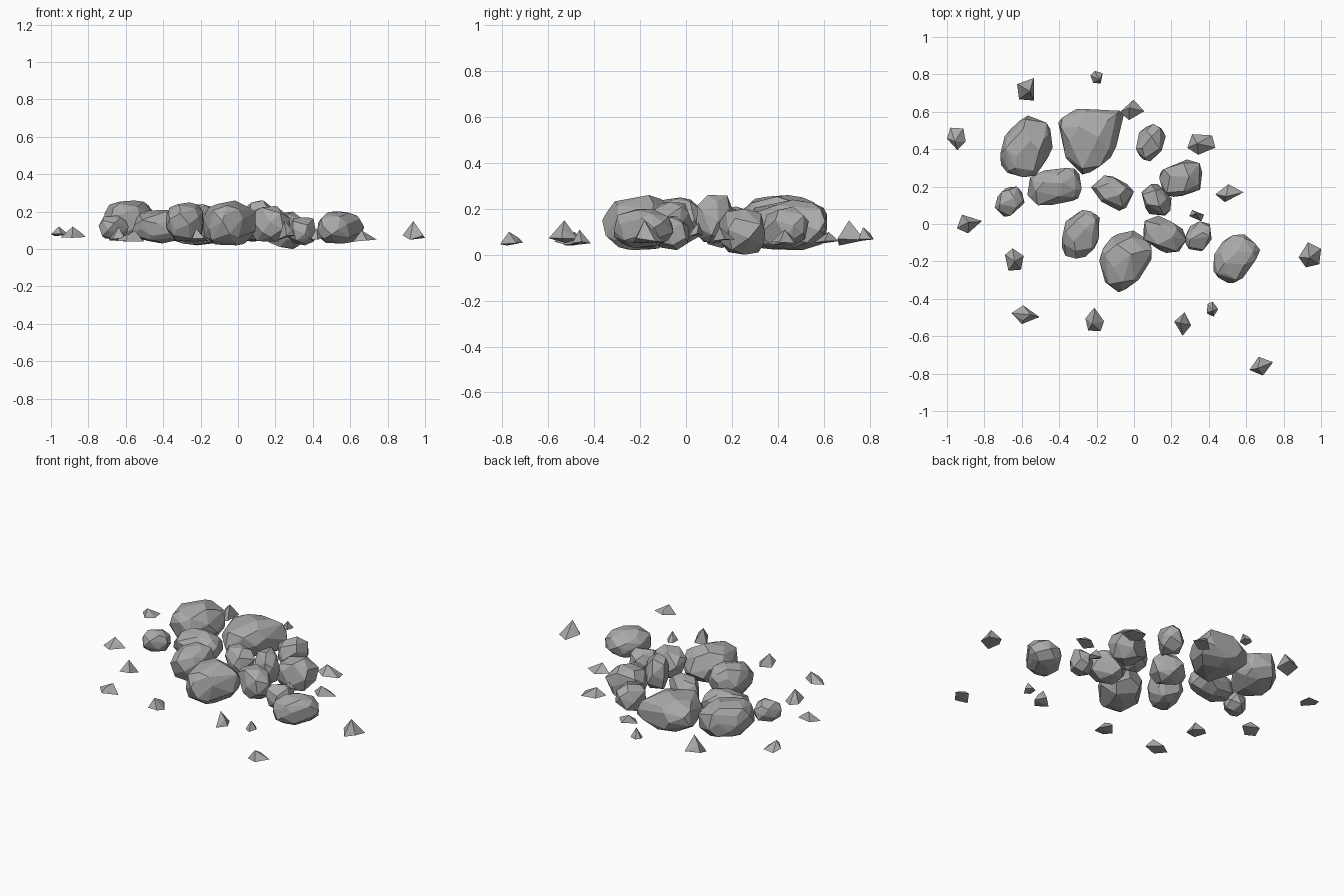
import bpy, bmesh, math, random
from mathutils import Vector, Matrix

random.seed(7)

if "Cube" in bpy.data.objects:
    bpy.data.objects.remove(bpy.data.objects["Cube"], do_unlink=True)

# One stone grey for everything
stone = bpy.data.materials.new("stone_grey")
stone.use_nodes = True
grey = (0.4, 0.4, 0.4, 1)
stone.diffuse_color = grey
stone.node_tree.nodes["Principled BSDF"].inputs["Base Color"].default_value = grey


def fit_to_box(points, centre, half, bottom, top):
    """Shape one rock's points so that they fill its own box."""
    low = [min(p[i] for p in points) for i in range(3)]
    high = [max(p[i] for p in points) for i in range(3)]
    start = (centre[0] - half[0], centre[1] - half[1], bottom)
    size = (2 * half[0], 2 * half[1], top - bottom)
    return [Vector([start[i] + size[i] * (p[i] - low[i]) / (high[i] - low[i])
                    for i in range(3)]) for p in points]


def hull_object(name, points, merge_angle):
    """Wrap points in a faceted convex solid."""
    bm = bmesh.new()
    for p in points:
        bm.verts.new(p)
    bmesh.ops.convex_hull(bm, input=bm.verts[:])
    inside = [v for v in bm.verts if not v.link_faces]
    bmesh.ops.delete(bm, geom=inside, context="VERTS")
    bmesh.ops.dissolve_limit(bm, angle_limit=math.radians(merge_angle),
                             verts=bm.verts[:], edges=bm.edges[:])
    bmesh.ops.recalc_face_normals(bm, faces=bm.faces[:])
    mesh = bpy.data.meshes.new(name)
    bm.to_mesh(mesh)
    bm.free()
    mesh.materials.append(stone)
    bpy.context.scene.collection.objects.link(bpy.data.objects.new(name, mesh))


def rock_points(count, yaw, taper):
    """Jittered points over a blocky, elongated ball, narrowed along y."""
    turn = Matrix.Rotation(math.radians(yaw), 3, "Z")
    golden = math.pi * (3 - math.sqrt(5))
    points = []
    for i in range(count):
        z = 1 - 2 * (i + 0.5) / count
        angle = golden * i + random.uniform(-0.35, 0.35)
        ring = math.sqrt(1 - z * z)
        p = Vector((ring * math.cos(angle), ring * math.sin(angle), z))
        p = Vector([math.copysign(abs(c) ** 0.85, c) for c in p]) * random.uniform(0.9, 1.04)
        p = turn @ Vector((p.x * 1.35, p.y, p.z))
        p.x *= 1 + taper * p.y
        points.append(p)
    return points


def shard_points(sides):
    """Irregular base with an off-centre peak and a shoulder."""
    start = random.uniform(0, math.tau)
    points = []
    for i in range(sides):
        a = start + math.tau * (i + random.uniform(-0.2, 0.2)) / sides
        points.append(Vector((math.cos(a), math.sin(a), random.uniform(0, 0.3))))
    peak = Vector((random.uniform(-0.35, 0.35), random.uniform(-0.35, 0.35), 1))
    shoulder = points[0] * 0.6 + Vector((0, 0, 0.45))
    return points + [peak, shoulder]


# Rocks, in hundredths: x, y, half width, half depth, bottom, top; then yaw, taper %
boulders = [
    (-57.5, 41.5, 14, 16.5, 4, 26, 70, 0),
    (-23, 44, 17.5, 17.5, 2, 24, 10, 35),
    (-4.5, -20, 14, 16.5, 2, 26, 65, 15),
    (55, -18.5, 12.5, 13, 3, 20, 55, 10),
    (-42.5, 20, 14.5, 10, 3, 21, 18, 0),
    (-28.5, -5.5, 10, 13, 4, 25, 65, 0),
]
stones = [
    (-66.5, 12, 8, 8, 5, 18, 40, 0),
    (-11.5, 16.5, 11.5, 9.5, 3, 21, -30, 0),
    (12, 13, 8, 8.5, 5, 26, -45, 0),
    (16.5, -5.5, 11.5, 10, 4, 23, -30, 0),
    (34, -6.5, 7.5, 8, 2, 17, 60, 0),
    (25, 24.5, 11.5, 10, 0, 20, 20, 0),
    (9, 43.5, 8, 10, 4, 21, 75, 10),
]
# Shards: x, y, half width, half depth, bottom, top
shards = [
    (-58, 72, 4.5, 6, 4, 15), (-20, 78.5, 3.3, 3.3, 6, 12),
    (-1, 61, 6.5, 5.5, 5, 10), (-95, 45.5, 5, 6, 7, 12),
    (-88, 0, 6.7, 5, 6, 12), (-64, -19, 5, 6, 4, 12),
    (-58, -48.5, 7.5, 5, 4, 10), (-21, -51, 5, 6.3, 4, 11),
    (26, -53.5, 4.5, 6.3, 5, 15), (42, -45.5, 3, 4, 5, 11),
    (68, -76, 6.3, 5, 4, 10), (94, -16.5, 6, 6.7, 5, 15),
    (51, 16.5, 7.5, 4.8, 6, 12), (36, 42.5, 7.5, 5.5, 5, 11),
    (33.5, 4.5, 4, 3, 8, 14),
]

for label, rows, count, merge in (("boulder", boulders, 38, 11), ("stone", stones, 22, 9)):
    for n, row in enumerate(rows):
        x, y, w, d, low, high = [v / 100 for v in row[:6]]
        points = rock_points(count, row[6], row[7] / 100)
        hull_object(f"{label}_{n + 1}", fit_to_box(points, (x, y), (w, d), low, high), merge)

for n, row in enumerate(shards):
    x, y, w, d, low, high = [v / 100 for v in row]
    points = shard_points(4 + n % 2)
    hull_object(f"shard_{n + 1}", fit_to_box(points, (x, y), (w, d), low, high), 2)
